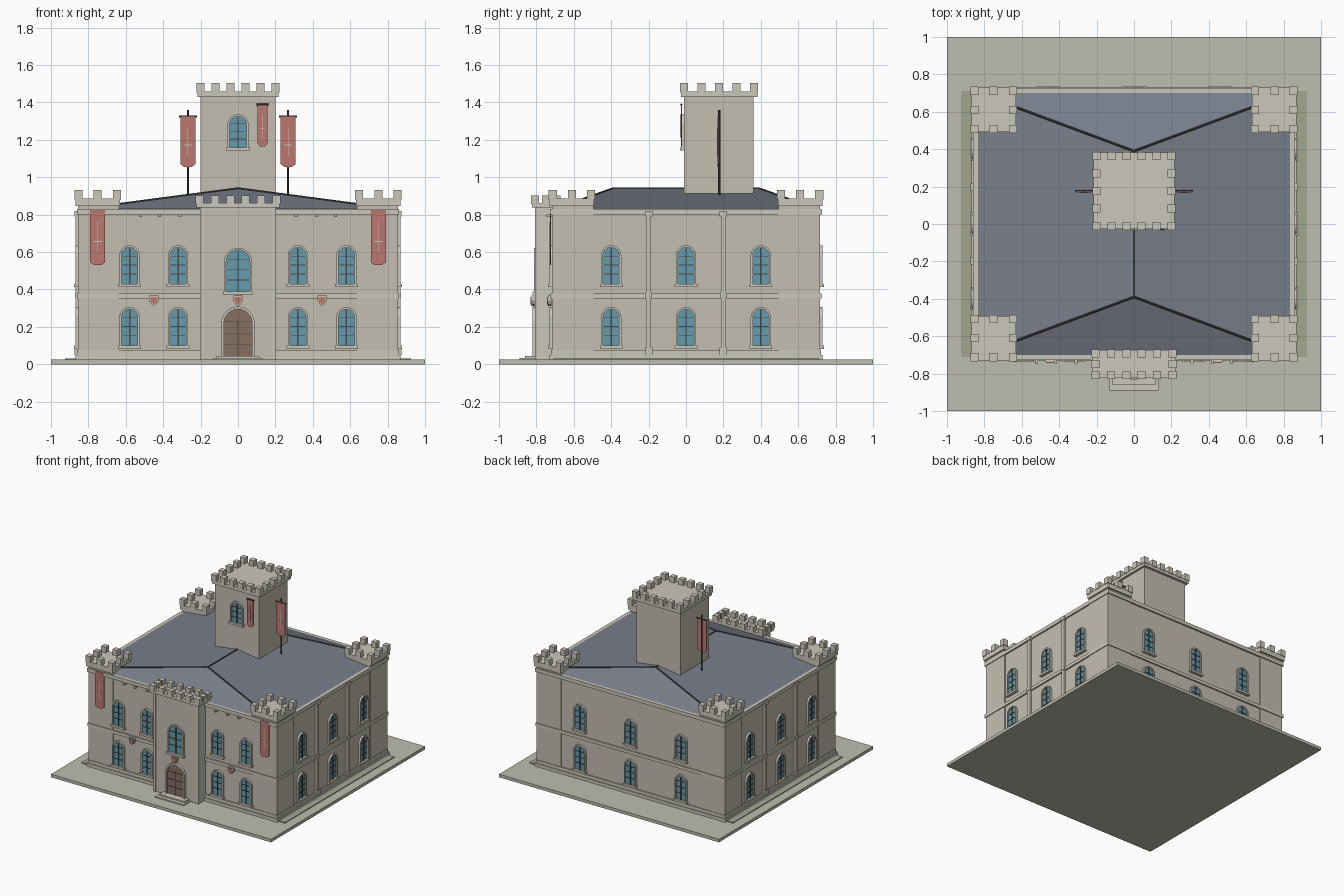
import bpy, bmesh
from math import pi, cos, sin
from mathutils import Matrix, Vector

if "Cube" in bpy.data.objects:
    bpy.data.objects.remove(bpy.data.objects["Cube"])


def mat(name, r, g, b):
    m = bpy.data.materials.new(name)
    m.diffuse_color = (r, g, b, 1)
    m.use_nodes = True
    m.node_tree.nodes["Principled BSDF"].inputs["Base Color"].default_value = m.diffuse_color
    return m


WALL = mat("stone", .56, .52, .45)
TRIM = mat("trim_stone", .60, .57, .49)
GROUND = mat("paving", .52, .51, .43)
GRASS = mat("hedge_green", .36, .38, .28)
SLATE = mat("slate", .19, .21, .26)
DARK = mat("dark_metal", .07, .065, .06)
GLASS = mat("glass", .13, .33, .42)
WOOD = mat("wood", .24, .16, .12)
RED = mat("banner_red", .50, .19, .16)

# Wall frames: local x runs along the wall, local -y points outwards
FACES = {"front": (0, .717), "right": (pi / 2, .856), "back": (pi, .717), "left": (-pi / 2, .856)}


def frame(face, u, z, dist=None):
    ang, d = FACES[face]
    d = d if dist is None else dist
    return Matrix.Rotation(ang, 4, 'Z') @ Matrix.Translation((u, -d, z))


def finish(name, bm, material, m=None):
    if m is not None:
        bm.transform(m)
    bmesh.ops.recalc_face_normals(bm, faces=bm.faces)
    me = bpy.data.meshes.new(name)
    bm.to_mesh(me)
    bm.free()
    me.materials.append(material)
    ob = bpy.data.objects.new(name, me)
    bpy.context.collection.objects.link(ob)
    return ob


def add_box(bm, x0, x1, y0, y1, z0, z1):
    m = Matrix.Translation(((x0 + x1) / 2, (y0 + y1) / 2, (z0 + z1) / 2))
    bmesh.ops.create_cube(bm, size=1, matrix=m @ Matrix.Diagonal((x1 - x0, y1 - y0, z1 - z0, 1)))


def boxes(name, material, items, m=None):
    bm = bmesh.new()
    for it in items:
        add_box(bm, *it)
    return finish(name, bm, material, m)


def panel(name, pts, y0, y1, material, m=None):
    # extruded outline in local x-z
    bm = bmesh.new()
    f = bm.faces.new([bm.verts.new((x, y0, z)) for x, z in pts])
    r = bmesh.ops.extrude_face_region(bm, geom=[f])
    bmesh.ops.translate(bm, vec=(0, y1 - y0, 0), verts=[v for v in r["geom"] if isinstance(v, bmesh.types.BMVert)])
    return finish(name, bm, material, m)


def arch(hw, h, n=12):
    # round-headed outline standing on z = 0
    return [(-hw, 0)] + [(-hw * cos(pi * i / n), h - hw + hw * sin(pi * i / n)) for i in range(n + 1)] + [(hw, 0)]


def arch_ring(name, hw, h, t, y0, y1, material, m):
    inner, outer = arch(hw, h), arch(hw + t, h + t)
    bm = bmesh.new()
    loops = [[bm.verts.new((x, y, z)) for x, z in o] for o, y in
             ((inner, y0), (outer, y0), (outer, y1), (inner, y1))]
    for i in range(len(inner) - 1):
        for a in range(4):
            b = (a + 1) % 4
            bm.faces.new((loops[a][i], loops[a][i + 1], loops[b][i + 1], loops[b][i]))
    for i in (0, -1):
        bm.faces.new([lp[i] for lp in loops])
    finish(name, bm, material, m)


def rod(name, p, q, r, material=DARK):
    p, q = Vector(p), Vector(q)
    bm = bmesh.new()
    m = Matrix.Translation((p + q) / 2) @ (q - p).to_track_quat('Z', 'Y').to_matrix().to_4x4()
    bmesh.ops.create_cone(bm, cap_ends=True, segments=8, radius1=r, radius2=r, depth=(q - p).length, matrix=m)
    finish(name, bm, material)


def window(name, m, hw=.043, h=.195):
    panel(name + "_glass", arch(hw, h), -.004, .004, GLASS, m)
    arch_ring(name + "_surround", hw, h, .011, -.014, .002, TRIM, m)
    boxes(name + "_bars", DARK, [(-.004, .004, -.010, 0, 0, h)] +
          [(-hw, hw, -.008, 0, h * k - .002, h * k + .002) for k in (.27, .52, .76)], m)
    boxes(name + "_sill", TRIM, [(-hw - .018, hw + .018, -.022, .002, -.017, 0)], m)


def battlement(name, x0, x1, y0, y1, z0, z1, z2, nx, ny, w=.043):
    # cap slab ringed with merlons
    items = [(x0 + .005, x1 - .005, y0 + .005, y1 - .005, z0, z1)]
    xs = [x0 + (x1 - x0 - w) * i / (nx - 1) for i in range(nx)]
    ys = [y0 + (y1 - y0 - w) * i / (ny - 1) for i in range(ny)]
    for i, x in enumerate(xs):
        for j, y in enumerate(ys):
            if i in (0, nx - 1) or j in (0, ny - 1):
                items.append((x, x + w, y, y + w, z1 - .006, z2))
    boxes(name, TRIM, items)


def banner(name, m, w, h, depth=.006):
    # hangs from local origin, swallow-pointed bottom, with a small cross
    panel(name, [(-w, 0), (w, 0), (w, -h + .015), (w * .5, -h), (-w * .5, -h), (-w, -h + .015)],
          -depth, 0, RED, m)
    boxes(name + "_cross", TRIM, [(-.002, .002, -depth - .003, 0, -h * .78, -h * .22),
                                  (-w * .55, w * .55, -depth - .003, 0, -h * .58, -h * .56)], m)


# Ground
boxes("ground_slab", GROUND, [(-1, 1, -1, 1, 0, .025)])
boxes("side_lawns", GRASS, [(s * .895 - .03, s * .895 + .03, -.71, .71, .02, .031) for s in (-1, 1)])

# Main block, plinth, string course and cornice
boxes("main_walls", WALL, [(-.85, .85, -.712, .712, .02, .828)])
boxes("corner_towers", WALL, [(min(s * .635, s * .856), max(s * .635, s * .856), min(t * .495, t * .717),
                               max(t * .495, t * .717), .02, .85) for s in (-1, 1) for t in (-1, 1)])
boxes("wall_bands", TRIM, [(-.868, .868, -.73, .73, .02, .05), (-.86, .86, -.722, .722, .05, .075),
                           (-.862, .862, -.724, .724, .352, .378), (-.862, .862, -.726, .726, .80, .83)])
for s in (-1, 1):
    for t in (-1, 1):
        xs, ys = sorted((s * .626, s * .874)), sorted((t * .486, t * .734))
        battlement("corner_battlement", *xs, *ys, .845, .887, .933, 3, 3)

# Hipped roof with ridge and hip rolls
bm = bmesh.new()
c = [bm.verts.new((x, y, .83)) for x, y in ((-.835, -.7), (.835, -.7), (.835, .7), (-.835, .7))]
a, b = bm.verts.new((0, -.39, .94)), bm.verts.new((0, .39, .94))
for f in ((c[0], c[1], a), (c[1], c[2], b, a), (c[2], c[3], b), (c[3], c[0], a, b), c[::-1]):
    bm.faces.new(f)
finish("hipped_roof", bm, SLATE)
rod("roof_ridge", (0, -.39, .94), (0, .39, .94), .006)
for s in (-1, 1):
    for t in (-1, 1):
        rod("roof_hip", (0, t * .39, .94), (s * .835, t * .7, .83), .006)

# Entrance bay
boxes("entrance_bay", WALL, [(-.197, .197, -.80, -.68, .02, .845)])
boxes("entrance_bay_trim", TRIM, [(min(s * .185, s * .204), max(s * .185, s * .204), -.806, -.70, .02, .84)
                                  for s in (-1, 1)])
battlement("entrance_battlement", -.228, .228, -.828, -.67, .838, .862, .902, 6, 3)
door = frame("front", 0, .035, .80)
panel("door", arch(.075, .26), -.006, .004, WOOD, door)
arch_ring("door_surround", .075, .26, .014, -.022, .002, TRIM, door)
boxes("door_bars", DARK, [(-.003, .003, -.011, 0, 0, .20)] +
      [(-.072, .072, -.009, 0, z, z + .003) for z in (.07, .13, .19)], door)
boxes("entrance_steps", TRIM, [(-.13, .13, -.89, -.79, .02, .034), (-.115, .115, -.86, -.79, .03, .045)])
window("entrance_window", frame("front", 0, .39, .80), .063, .222)

# Windows on all four sides, two storeys
rows = {"front": (-.58, -.32, .32, .58), "right": (-.4, 0, .4), "back": (-.46, 0, .46), "left": (-.4, 0, .4)}
for face, us in rows.items():
    for u in us:
        for z in (.10, .43):
            window(face + "_window", frame(face, u, z))

# Side pilasters with base, collar and capital
for face in ("right", "left"):
    boxes(face + "_pilasters", TRIM, [it for u in (-.2, .2) for it in (
        (u - .013, u + .013, -.012, .01, .03, .82), (u - .02, u + .02, -.018, .01, .05, .09),
        (u - .018, u + .018, -.016, .01, .355, .385), (u - .02, u + .02, -.018, .01, .79, .82))],
        frame(face, 0, 0))

# Small brackets and shields on the front
boxes("eave_brackets", TRIM, [(s * u - .008, s * u + .008, -.745, -.71, .787, .803)
                              for s in (-1, 1) for u in (.31, .42, .52)])
shield = [(-.025, .025), (.025, .025), (.025, 0), (.014, -.02), (0, -.03), (-.014, -.02), (-.025, 0)]
for u, d in ((-.45, .72), (.45, .72), (0, .808)):
    m = frame("front", u, .342, d)
    panel("shield_border", shield, -.018, 0, TRIM, m)
    panel("shield_face", [(x * .75, z * .75) for x, z in shield], -.024, -.01, RED, m)

# Central tower
boxes("tower", WALL, [(-.2, .2, -.01, .36, .83, 1.44)])
battlement("tower_battlement", -.222, .222, -.032, .386, 1.43, 1.458, 1.505, 6, 5)
window("tower_window", frame("front", 0, 1.16, .01), .046, .165)

# Banners: corner towers, tower front and two free-standing poles
for s in (-1, 1):
    banner("corner_banner", frame("front", s * .75, .825, .722), .04, .295)
    rod("flag_pole", (s * .268, .178, .89), (s * .268, .178, 1.36), .006)
    rod("flag_crossbar", (s * .268 - .048, .178, 1.325), (s * .268 + .048, .178, 1.325), .005)
    banner("pole_banner", frame("front", s * .268, 1.325, -.175), .04, .27)
banner("tower_banner", frame("front", .13, 1.385, .022), .027, .22)
rod("tower_banner_bar", (.098, -.025, 1.388), (.162, -.025, 1.388), .006)
